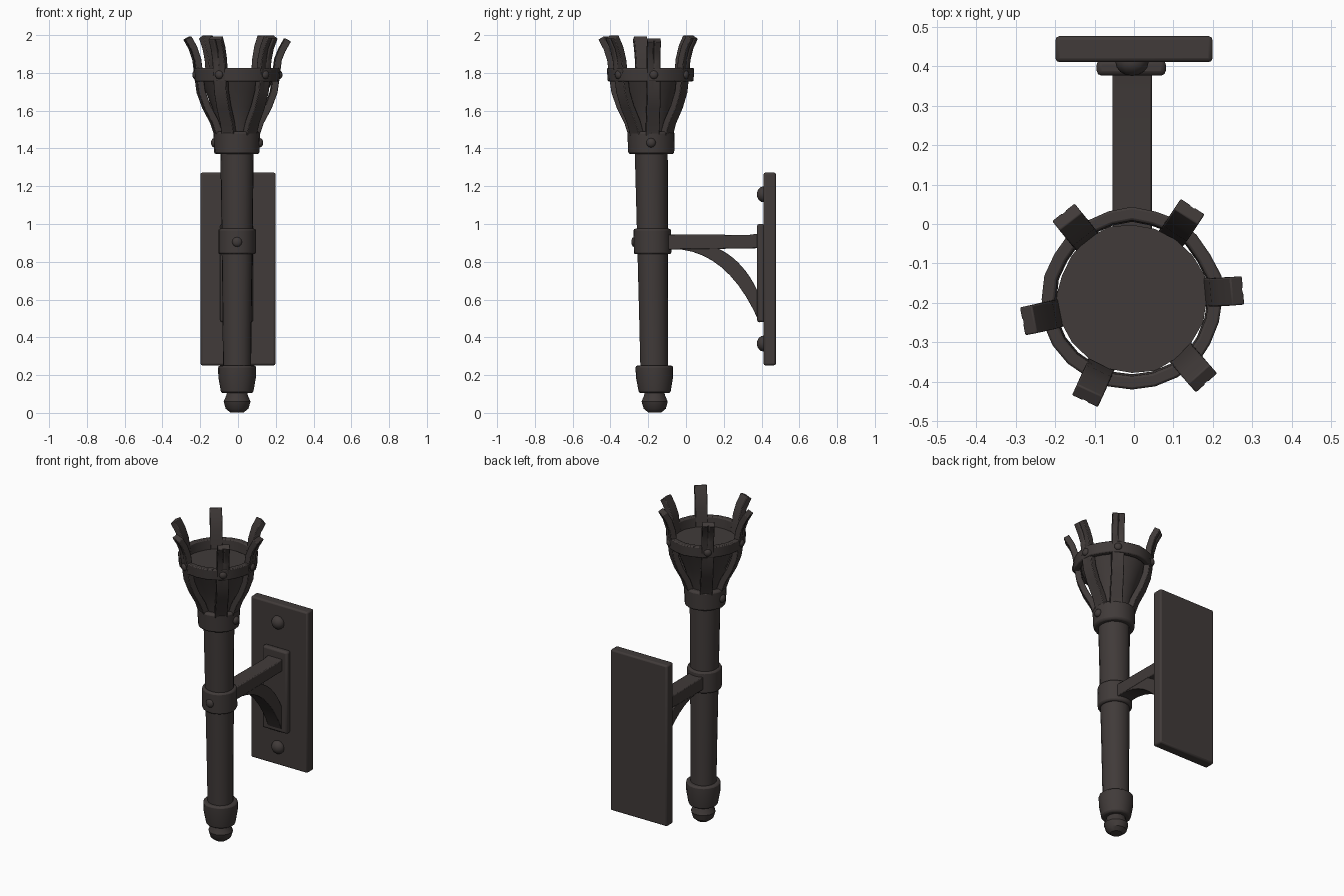
import bpy, bmesh, math, random
from mathutils import Vector, Matrix

random.seed(4)
if "Cube" in bpy.data.objects:
    bpy.data.objects.remove(bpy.data.objects["Cube"])

iron = bpy.data.materials.new("dark iron")
iron.use_nodes = True
iron.diffuse_color = (0.052, 0.043, 0.041, 1)
iron.node_tree.nodes["Principled BSDF"].inputs["Base Color"].default_value = iron.diffuse_color

X0 = -0.005


def axis(z):
    """Centre of the slightly leaning torch at a height."""
    return Vector((X0, -0.165 - 0.014 * z, z))


def finish(bm, name, bevel=0.0):
    bmesh.ops.recalc_face_normals(bm, faces=bm.faces)
    mesh = bpy.data.meshes.new(name)
    bm.to_mesh(mesh)
    bm.free()
    mesh.materials.append(iron)
    obj = bpy.data.objects.new(name, mesh)
    bpy.context.collection.objects.link(obj)
    if bevel:
        mod = obj.modifiers.new("worn edges", "BEVEL")
        mod.width = bevel
        mod.segments = 2
        mod.limit_method = "ANGLE"
        mod.angle_limit = math.radians(40)
    bpy.ops.object.select_all(action="DESELECT")
    obj.select_set(True)
    bpy.context.view_layer.objects.active = obj
    bpy.ops.object.shade_smooth_by_angle(angle=math.radians(35))
    return obj


def loft(bm, rings, closed=False):
    """Bridge rings of points; cap the ends unless the loft closes on itself."""
    rows = [[bm.verts.new(p) for p in ring] for ring in rings]
    pairs = list(zip(rows, rows[1:]))
    if closed:
        pairs.append((rows[-1], rows[0]))
    for a, b in pairs:
        for i in range(len(a)):
            j = (i + 1) % len(a)
            bm.faces.new((a[i], a[j], b[j], b[i]))
    if not closed:
        bm.faces.new(rows[0])
        bm.faces.new(rows[-1])


def lathe(name, profile, sides=20, closed=False, wobble=0.0, bevel=0.0):
    bm = bmesh.new()
    uneven = [1 + random.uniform(-wobble, wobble) for _ in range(sides)]
    rings = []
    for r, z in profile:
        ring = []
        for i in range(sides):
            a = math.tau * i / sides
            ring.append(axis(z) + Vector((math.cos(a), math.sin(a), 0)) * r * uneven[i])
        rings.append(ring)
    loft(bm, rings, closed)
    return finish(bm, name, bevel)


def box(name, center, size, bevel):
    bm = bmesh.new()
    bmesh.ops.create_cube(bm, size=1, matrix=Matrix.Translation(center) @ Matrix.Diagonal((*size, 1)))
    return finish(bm, name, bevel)


def prism(name, outline, half_width, bevel):
    """Side outline in (y, z) extruded across x."""
    bm = bmesh.new()
    loft(bm, [[(X0 + s * half_width, y, z) for y, z in outline] for s in (-1, 1)])
    return finish(bm, name, bevel)


def rivet(name, pos, direction, radius, height):
    """Flattened dome facing outward."""
    bm = bmesh.new()
    turn = Vector(direction).to_track_quat("Z", "Y").to_matrix().to_4x4()
    mat = Matrix.Translation(pos) @ turn @ Matrix.Diagonal((radius, radius, height, 1))
    bmesh.ops.create_uvsphere(bm, u_segments=12, v_segments=8, radius=1, matrix=mat)
    return finish(bm, name)


# Handle, end cap and bands
lathe("shaft", [(0.075, 0.2), (0.078, 0.5), (0.083, 0.9), (0.09, 1.42)], 18, wobble=0.025)
lathe("end_knob", [(0.035, 0.002), (0.06, 0.022), (0.071, 0.06), (0.058, 0.09), (0.05, 0.12)], 14)
lathe("end_cap", [(0.084, 0.105), (0.099, 0.19), (0.1, 0.25)], wobble=0.015, bevel=0.01)
lathe("middle_band", [(0.1, 0.84), (0.1, 0.975)], wobble=0.015, bevel=0.01)
lathe("upper_collar", [(0.12, 1.37), (0.124, 1.49)], wobble=0.015, bevel=0.012)
rivet("middle_band_rivet", axis(0.905) + Vector((0, -0.098, 0)), (0, -1, 0), 0.026, 0.014)
for side, s in (("left", 1), ("right", -1)):
    rivet(side + "_collar_rivet", axis(1.43) + Vector((s * 0.12, 0, 0)), (s, 0, 0), 0.025, 0.018)

# Basket: solid bowl, hoop and flared straps
lathe("bowl", [(0.09, 1.46), (0.105, 1.54), (0.13, 1.62), (0.163, 1.7), (0.19, 1.765)],
      wobble=0.02)
lathe("basket_hoop", [(0.192, 1.755), (0.226, 1.755), (0.231, 1.825), (0.197, 1.825)],
      24, closed=True, wobble=0.015, bevel=0.006)

# Each strap station: radius, height, depth of the cleft in its tip
strap_path = [(0.095, 1.46, 0), (0.122, 1.54, 0), (0.165, 1.62, 0), (0.195, 1.7, 0),
              (0.207, 1.79, 0), (0.217, 1.87, 0.006), (0.237, 1.93, 0.014), (0.268, 1.985, 0.018)]
straps = [(5, -0.01), (57, 0.005), (128, 0.005), (191, 0), (245, 0), (312, 0.005)]
for n, (deg, lift) in enumerate(straps, 1):
    a = math.radians(deg)
    out = Vector((math.cos(a), math.sin(a), 0))
    across = Vector((-out.y, out.x, 0))
    rings = []
    for i, (r, z, cleft) in enumerate(strap_path):
        lo, hi = strap_path[max(i - 1, 0)], strap_path[min(i + 1, len(strap_path) - 1)]
        tangent = (out * (hi[0] - lo[0]) + Vector((0, 0, hi[1] - lo[1]))).normalized()
        normal = across.cross(tangent)
        if normal.dot(out) < 0:
            normal = -normal
        center = axis(z) + out * r + Vector((0, 0, lift * (z > 1.9)))
        w, t = 0.036, 0.018
        section = [(-w, -t), (w, -t), (w, t), (0.005, t), (0, t - cleft), (-0.005, t), (-w, t)]
        rings.append([center + across * u + normal * v for u, v in section])
    bm = bmesh.new()
    loft(bm, rings)
    finish(bm, f"basket_strap_{n}", 0.004)
    rivet(f"hoop_rivet_{n}", axis(1.79) + out * 0.226, out, 0.023, 0.015)

# Wall plate with raised pad and bolts
box("wall_plate", (0, 0.443, 0.762), (0.398, 0.066, 1.02), 0.01)
box("mount_pad", (-0.007, 0.396, 0.74), (0.175, 0.04, 0.52), 0.012)
for name, z in (("upper", 1.157), ("lower", 0.367)):
    rivet(name + "_plate_bolt", (X0, 0.41, z), (0, -1, 0), 0.042, 0.035)

# Bracket arm and curved brace
prism("bracket_arm", [(-0.12, 0.865), (0.15, 0.868), (0.39, 0.872),
                      (0.39, 0.95), (0.33, 0.942), (-0.12, 0.946)], 0.05, 0.005)


def bend(p0, p1, p2, steps=10):
    for i in range(steps + 1):
        t = i / steps
        yield tuple((1 - t) ** 2 * a + 2 * t * (1 - t) * b + t * t * c for a, b, c in zip(p0, p1, p2))


lower = list(bend((-0.08, 0.868), (0.22, 0.87), (0.39, 0.475)))
upper = list(bend((0.39, 0.62), (0.31, 0.81), (0.16, 0.875)))
prism("curved_brace", lower + upper, 0.048, 0.004)
